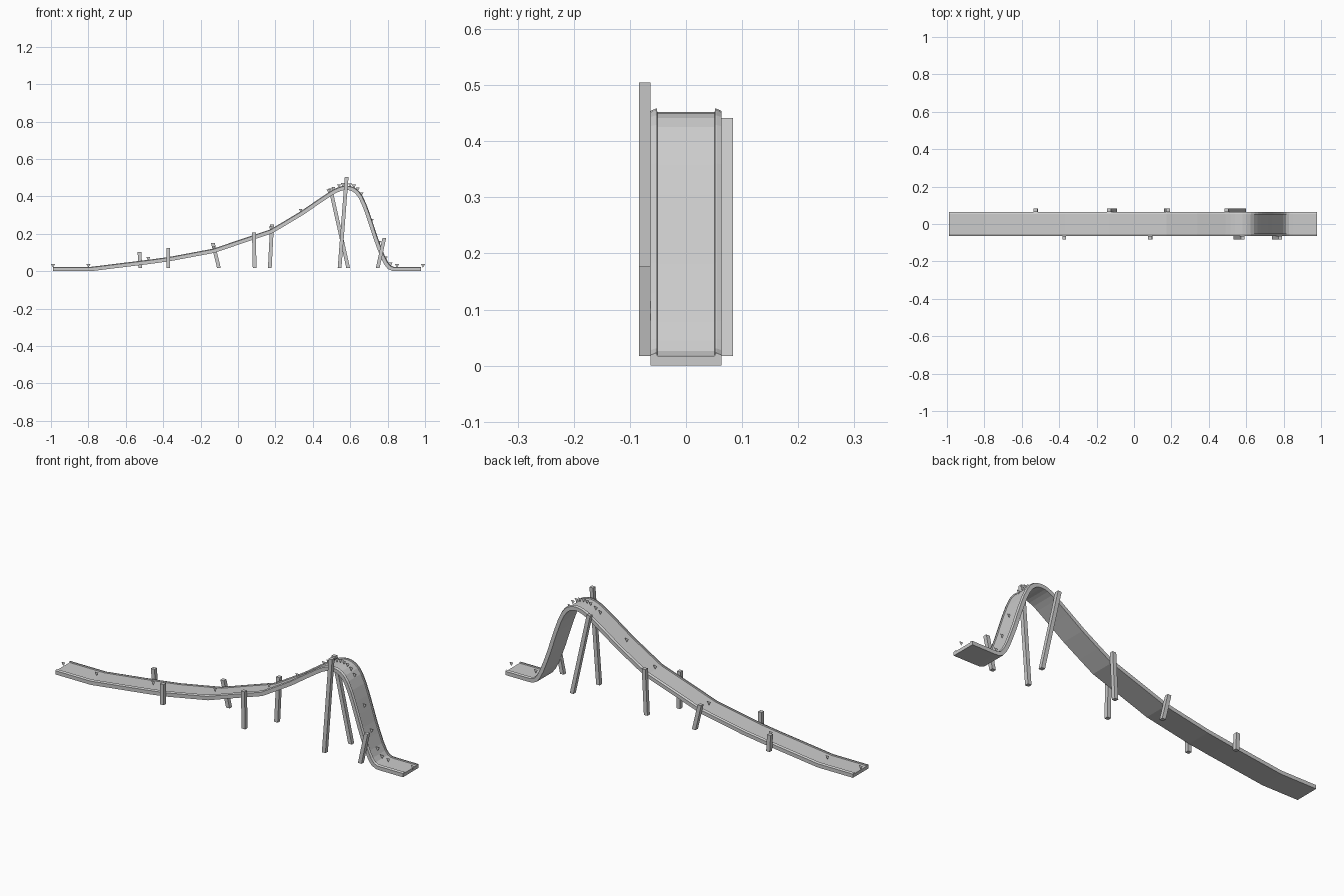
import bpy, bmesh
from mathutils import Vector

if "Cube" in bpy.data.objects:
    bpy.data.objects.remove(bpy.data.objects["Cube"])

# Deck centre line as (x, z), left end to right end
PATH = [(-0.989, .017), (-.79, .017), (-.48, .055), (-.37, .07), (-.13, .115), (.02, .166),
        (.175, .218), (.25, .262), (.34, .316), (.42, .371), (.49, .418), (.515, .433), (.54, .444),
        (.56, .45), (.58, .452), (.602, .449), (.622, .441), (.642, .425), (.66, .40),
        (.68, .358), (.70, .304), (.72, .244), (.74, .182), (.76, .128), (.78, .078),
        (.797, .045), (.812, .026), (.83, .018), (.85, .017), (.978, .017)]

# Cross-section as (y, height above deck): flat deck with low tapered kerbs
SECTION = [(-.0635, -.017), (.0635, -.017), (.0635, .002), (.054, .006), (.052, .006),
           (.051, 0), (-.051, 0), (-.052, .006), (-.054, .006), (-.0635, .002)]


def finish(name, bm):
    bmesh.ops.recalc_face_normals(bm, faces=bm.faces[:])
    mesh = bpy.data.meshes.new(name)
    bm.to_mesh(mesh)
    bm.free()
    obj = bpy.data.objects.new(name, mesh)
    bpy.context.collection.objects.link(obj)
    return obj


def build_track():
    bm = bmesh.new()
    pts = [Vector(p) for p in PATH]
    rings = []
    for i, p in enumerate(pts):
        a = (p - pts[i - 1]).normalized() if i else (pts[1] - p).normalized()
        b = (pts[i + 1] - p).normalized() if i < len(pts) - 1 else a
        t = (a + b).normalized()
        n = Vector((-t.y, t.x)) / max(t.dot(a), .5)
        rings.append([bm.verts.new((p.x + n.x * h, y, p.y + n.y * h)) for y, h in SECTION])
    m = len(SECTION)
    for r, s in zip(rings, rings[1:]):
        for k in range(m):
            bm.faces.new((r[k], r[(k + 1) % m], s[(k + 1) % m], s[k]))
    bm.faces.new(rings[0])
    bm.faces.new(rings[-1])
    return finish("coaster_track", bm)


def build_post(name, side, x0, x1, top):
    # Square post leaning from x0 at the foot to x1 at the top
    bm = bmesh.new()
    bmesh.ops.create_cube(bm, size=1)
    for v in bm.verts:
        up = v.co.z > 0
        v.co = ((x1 if up else x0) + v.co.x * .02,
                side * .0735 + v.co.y * .02, top if up else .017)
    return finish(name, bm)


def build_marker(name, x, z):
    # Thin upside-down triangle standing on the deck
    bm = bmesh.new()
    bm.faces.new([bm.verts.new((x + dx, 0, z + dz))
                  for dx, dz in ((0, .002), (.011, .021), (-.011, .021))])
    return finish(name, bm)


def deck_height(x):
    for (xa, za), (xb, zb) in zip(PATH, PATH[1:]):
        if x <= xb:
            return za + (zb - za) * (x - xa) / (xb - xa)
    return PATH[-1][1]


build_track()

# Support posts: foot x, top x, top height
FRONT = [(-.373, -.373, .123), (.089, .085, .208), (.543, .581, .505), (.747, .782, .177)]
BACK = [(-.522, -.527, .103), (-.102, -.134, .15), (.17, .182, .25), (.589, .494, .441)]
for label, side, posts in (("front", -1, FRONT), ("back", 1, BACK)):
    for i, (x0, x1, top) in enumerate(posts):
        build_post(f"{label}_post_{i + 1}", side, x0, x1, top)

# Marker flags along the track centre
for i, x in enumerate((-.989, -.80, -.48, -.13, .175, .335, .485, .51, .54, .56, .58, .60,
                       .62, .64, .66, .715, .755, .79, .815, .85, .989)):
    build_marker(f"track_marker_{i + 1}", x, deck_height(x))
